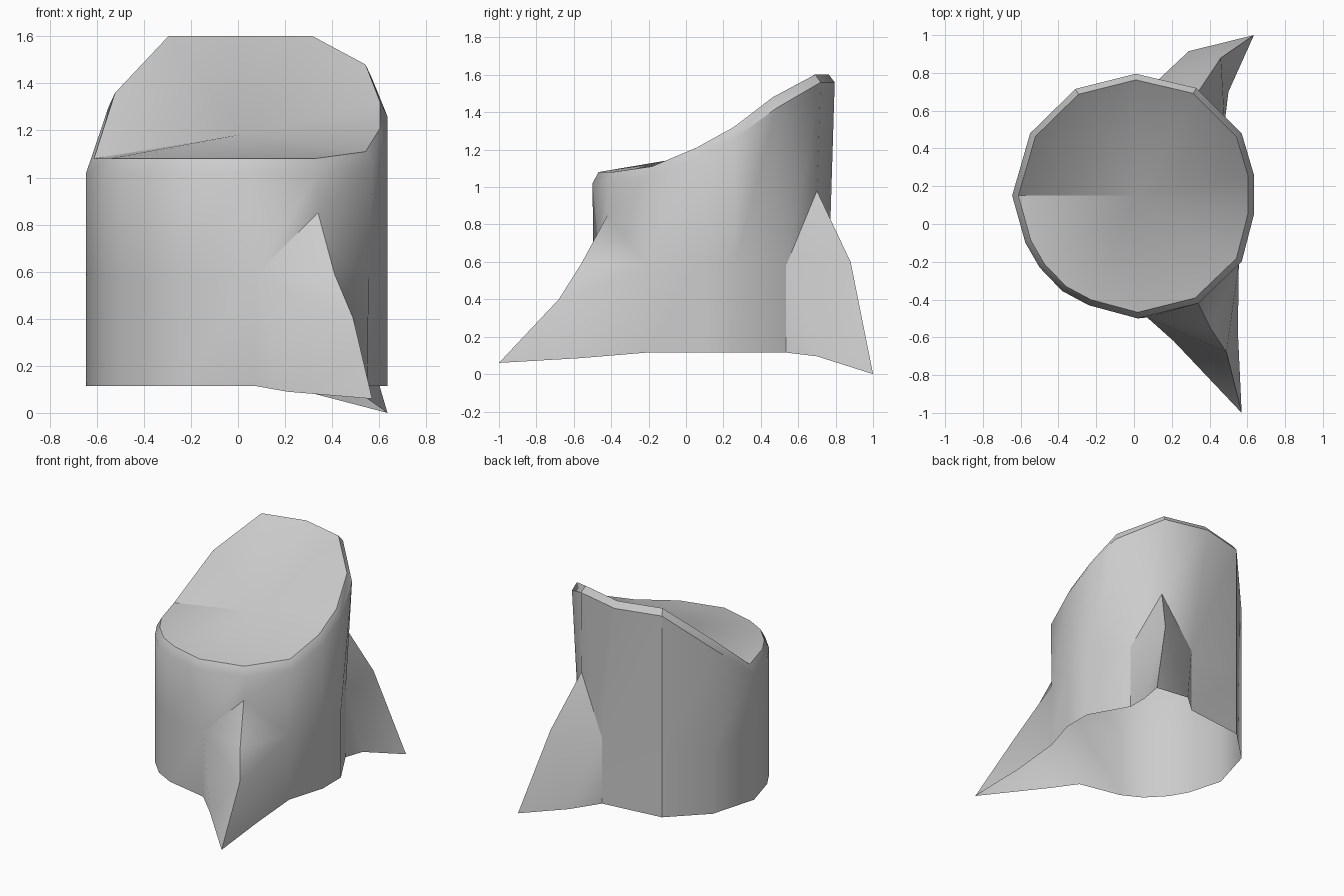
import bpy, bmesh
from mathutils import Vector

if "Cube" in bpy.data.objects:
    bpy.data.objects.remove(bpy.data.objects["Cube"])

# Trunk columns, counter-clockwise from the right of the front root: x, y, rim height
COLS = [(.57, -.20, 1.05), (.635, .05, 1.15), (.635, .26, 1.26), (.57, .48, 1.42),
        (.33, .72, 1.56), (.01, .795, 1.56), (-.31, .715, 1.56), (-.55, .48, 1.30),
        (-.645, .15, 1.02), (-.575, -.10, 1.02), (-.50, -.23, 1.02), (-.38, -.355, 1.02),
        (-.24, -.43, 1.02), (.02, -.50, 1.02), (.34, -.42, 1.02)]
BASE, MID = .115, .58
# Columns beside the roots shift a little below the rim
SHIFT = {0: (.555, -.21), 3: (.48, .535), 5: (.13, .765), 13: (.07, -.495)}
# Roots: ridge from apex to tip, then ground points on the earlier and later side
ROOTS = {
    4: dict(ridge=[(.34, .70, .98), (.46, .88, .60), (.635, 1, 0)],
            a=(.50, .70, .095), b=(.29, .915, .09)),
    14: dict(ridge=[(.34, -.42, .85), (.41, -.56, .59), (.49, -.68, .40), (.57, -1, .06)],
             a=(.21, -.62, .09), b=(.55, -.57, .085)),
}

bm = bmesh.new()
V = lambda p: bm.verts.new(p)
n = len(COLS)
centre = Vector((.01, .15, 0))

# Vertex rings: outer rim, middle, bottom and the inset cap rim
rim = [V(c) for c in COLS]
low = [SHIFT.get(i, c[:2]) for i, c in enumerate(COLS)]
mid = [None if i in ROOTS else V((*p, MID)) for i, p in enumerate(low)]
bot = [None if i in ROOTS else V((*p, BASE)) for i, p in enumerate(low)]
cap = []
for x, y, z in COLS:
    p = centre + (Vector((x, y, 0)) - centre) * .95
    p.z = z + (.042 if z > 1.5 else .06)
    cap.append(V(p))
heart = V((.02, .15, 1.185))

# Trunk wall, bevelled rim and sawn top
for i in range(n):
    j = (i + 1) % n
    bm.faces.new((rim[i], rim[j], cap[j], cap[i]))
    bm.faces.new((cap[i], cap[j], heart))
    if i not in ROOTS and j not in ROOTS:
        bm.faces.new((mid[i], mid[j], rim[j], rim[i]))
        bm.faces.new((bot[i], bot[j], mid[j], mid[i]))

# Roots: each flank joins the neighbouring column to the ridge
for c, r in ROOTS.items():
    ridge = [V(p) for p in r["ridge"]]
    for side, ground, flip in ((c - 1, r["a"], False), ((c + 1) % n, r["b"], True)):
        g = V(ground)
        polys = [(mid[side], ridge[0], rim[c], rim[side])]
        polys += [(mid[side], q, p) for p, q in zip(ridge[:-2], ridge[1:-1])]
        polys += [(mid[side], g, ridge[-2]), (g, ridge[-1], ridge[-2]),
                  (bot[side], g, mid[side])]
        for p in polys:
            bm.faces.new(p[::-1] if flip else p)

bmesh.ops.recalc_face_normals(bm, faces=bm.faces)
if heart.link_faces[0].normal.z < 0:
    bmesh.ops.reverse_faces(bm, faces=bm.faces)
me = bpy.data.meshes.new("tree_stump")
bm.to_mesh(me)
bm.free()
stump = bpy.data.objects.new("tree_stump", me)
bpy.context.collection.objects.link(stump)
bpy.context.view_layer.objects.active = stump
stump.select_set(True)
bpy.ops.object.shade_smooth_by_angle(angle=.6)
